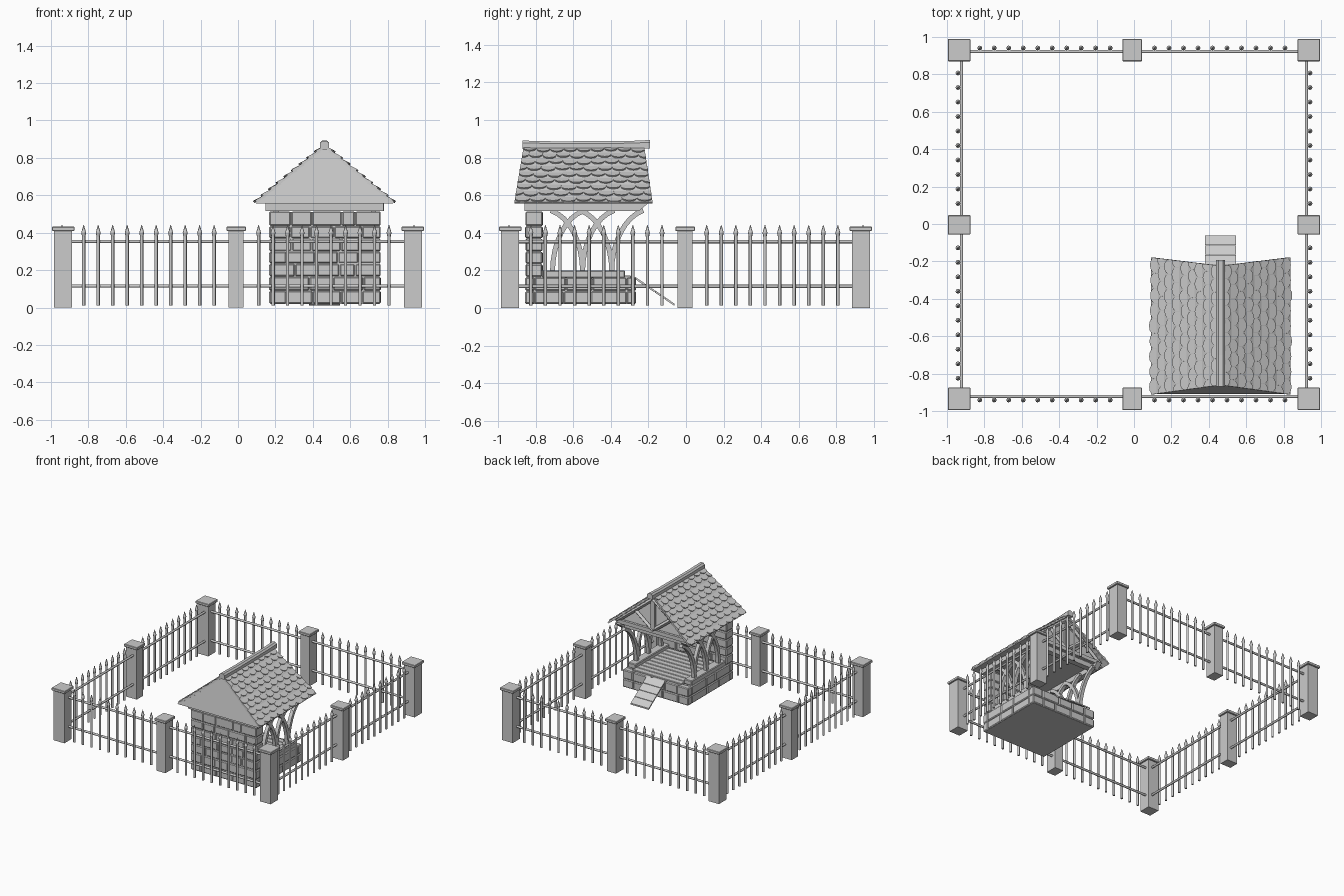
import bpy, bmesh, math, random
from mathutils import Vector, Matrix

random.seed(4)
if "Cube" in bpy.data.objects:
    bpy.data.objects.remove(bpy.data.objects["Cube"], do_unlink=True)

stone = bpy.data.materials.new("plain grey")
stone.use_nodes = True
GREY = (0.6, 0.6, 0.6, 1)
stone.diffuse_color = GREY
stone.node_tree.nodes["Principled BSDF"].inputs["Base Color"].default_value = GREY


def finish(bm, name, bevel=0, smooth=False):
    bmesh.ops.recalc_face_normals(bm, faces=bm.faces)
    mesh = bpy.data.meshes.new(name)
    bm.to_mesh(mesh)
    bm.free()
    mesh.materials.append(stone)
    ob = bpy.data.objects.new(name, mesh)
    bpy.context.collection.objects.link(ob)
    if bevel:
        mod = ob.modifiers.new("bevel", "BEVEL")
        mod.width, mod.segments = bevel, 1
    if smooth:
        bpy.ops.object.select_all(action='DESELECT')
        ob.select_set(True)
        bpy.context.view_layer.objects.active = ob
        bpy.ops.object.shade_smooth_by_angle(angle=math.radians(50))
    return ob


def box(bm, x0, x1, y0, y1, z0, z1):
    mid = Vector((x0 + x1, y0 + y1, z0 + z1)) / 2
    size = Matrix.Diagonal((x1 - x0, y1 - y0, z1 - z0, 1))
    bmesh.ops.create_cube(bm, size=1, matrix=Matrix.Translation(mid) @ size)


def rod(bm, a, b, r1, r2, sides=8):
    a, b = Vector(a), Vector(b)
    turn = (b - a).to_track_quat('Z', 'Y').to_matrix().to_4x4()
    bmesh.ops.create_cone(bm, cap_ends=True, segments=sides, radius1=r1, radius2=r2,
                          depth=(b - a).length, matrix=Matrix.Translation((a + b) / 2) @ turn)


def prism(bm, ring_a, ring_b):
    """Solid between two matching outlines."""
    a = [bm.verts.new(p) for p in ring_a]
    b = [bm.verts.new(p) for p in ring_b]
    bm.faces.new(a)
    bm.faces.new(b[::-1])
    for i in range(len(a)):
        j = (i + 1) % len(a)
        bm.faces.new((a[i], b[i], b[j], a[j]))


def splits(lo, hi, step):
    """Uneven joint positions along a course of stones."""
    n = max(1, round((hi - lo) / step))
    inner = [lo + (hi - lo) * (i + random.uniform(-.25, .25)) / n for i in range(1, n)]
    return [lo] + inner + [hi]


# Fence posts with caps
posts = bmesh.new()
caps = bmesh.new()
X, Y = (-.935, -.01, .935), (-.935, -.005, .93)
for i, x in enumerate(X):
    for j, y in enumerate(Y):
        if i == j == 1:
            continue
        w, d = (.04 if i == 1 else .048), (.04 if j == 1 else .048)
        box(posts, x - w, x + w, y - d, y + d, 0, .415)
        box(caps, x - w - .012, x + w + .012, y - d - .012, y + d + .012, .41, .432)
finish(posts, "fence_posts")
finish(caps, "post_caps", .003)

# Fence rails and spear-topped pickets
rails, pickets = bmesh.new(), bmesh.new()
for axis in (0, 1):
    for side in (-1, 1):
        def at(u, off, z):
            return (u, side * off, z) if axis == 0 else (side * off, u, z)
        for a, b in ((-.9, -.04), (.02, .9)):
            for z in (.115, .353):
                rod(rails, at(a, .922, z), at(b, .922, z), .009, .009)
            for k in range(10):
                u = a + .075 + k * .0775 + (.015 if a > 0 else 0)
                rod(pickets, at(u, .941, .012), at(u, .941, .385), .009, .009)
                rod(pickets, at(u, .941, .375), at(u, .941, .4), .008, .013)
                rod(pickets, at(u, .941, .4), at(u, .941, .442), .013, .001)
finish(rails, "fence_rails", smooth=True)
finish(pickets, "fence_pickets", smooth=True)

# Raised stone platform
CX, X0, X1, Y0, Y1 = .463, .165, .765, -.855, -.265
core = bmesh.new()
box(core, X0 + .008, X1 - .008, Y0 + .008, Y1 - .008, .02, .155)
box(core, X0 + .008, X1 - .008, Y0 + .008, Y0 + .085, .15, .51)
finish(core, "mortar_core")

bricks = bmesh.new()
G = .002
for z0, z1 in ((.02, .09), (.09, .165)):
    for x in (X0, X1 - .05):
        s = splits(Y0 + .05, Y1 - .05, .14)
        for a, b in zip(s, s[1:]):
            box(bricks, x, x + .05, a + G, b - G, z0 + G, z1 - G)
    s = splits(X0, X1, .12)
    for a, b in zip(s, s[1:]):
        box(bricks, a + G, b - G, Y1 - .05, Y1, z0 + G, z1 - G)
        box(bricks, a + G, b - G, Y0, Y0 + .05, z0 + G, z1 - G)
finish(bricks, "platform_stones", .006)

# Tall stone wall closing the front
wall = bmesh.new()
levels = [.165, .235, .3, .37, .435, .515]
for z0, z1 in zip(levels, levels[1:]):
    s = splits(X0, X1, .11)
    for a, b in zip(s, s[1:]):
        lift = random.uniform(0, .005)
        box(wall, a + G, b - G, Y0 + lift, Y0 + .095 - lift, z0 + G, z1 - G)
finish(wall, "front_wall_stones", .006)

# Floor planks, side curbs and sloping ramp
floor = bmesh.new()
for k in range(9):
    y = -.755 + k * .052
    box(floor, .24 + random.uniform(0, .01), .69, y, y + .047, .15, .172)
finish(floor, "floor_planks", .003)
curbs = bmesh.new()
for x in (X0 + .01, X1 - .08):
    box(curbs, x, x + .07, -.765, -.325, .16, .2)
finish(curbs, "side_curbs", .005)
ramp = bmesh.new()
for k in range(4):
    y, z = -.27 + k * .053, .165 - k * .036
    outline = [(y, z), (y + .05, z - .034), (y + .05, z - .046), (y, z - .012)]
    prism(ramp, [(.38, *p) for p in outline], [(.545, *p) for p in outline])
finish(ramp, "ramp")

# Curved braces crossing along both open sides
braces = bmesh.new()
for x in (.205, .725):
    for foot in (-.71, -.55, -.395):
        for lean in (1, -1):
            if foot == -.71 and lean < 0:
                continue
            pts = []
            for k in range(9):
                a = k / 8 * math.radians(78)
                pts.append(Vector((0, foot + lean * .21 * (1 - math.cos(a)), .19 + .335 * math.sin(a))))
            for k in range(8):
                d = (pts[k + 1] - pts[k]).normalized()
                quads = []
                for p in (pts[k], pts[k + 1] + d * .002):
                    n = Vector((0, -d.z, d.y)) * .013
                    quads.append([p + n + Vector((x - .014, 0, 0)), p + n + Vector((x + .014, 0, 0)),
                                  p - n + Vector((x + .014, 0, 0)), p - n + Vector((x - .014, 0, 0))])
                prism(braces, *quads)
finish(braces, "arched_braces")

# Beams carrying the roof
beams = bmesh.new()
for x in (.147, .737):
    outline = [(-.85, .515), (-.25, .515), (-.2, .558), (-.85, .558)]
    prism(beams, [(x, *p) for p in outline], [(x + .043, *p) for p in outline])
for y in (-.86, -.3):
    box(beams, .148, .778, y, y + .045, .516, .557)
finish(beams, "roof_beams")


# Roof body with leaning front gable
def slope(side, t, v, lift=0):
    y0, y1 = -.912 + .05 * t, -.178 - .045 * t
    return Vector((CX + side * (.365 * (1 - t) + lift * .63), y0 + (y1 - y0) * v, .555 + .3 * t + lift * .78))


roof = bmesh.new()
prism(roof, [slope(-1, 0, .005), slope(1, 0, .005), slope(1, 1, .005)],
      [slope(-1, 0, .9), slope(1, 0, .9), slope(1, 1, .9)])
for side in (-1, 1):
    ends = [[slope(side, 0, v), slope(side, 1, v), slope(side, 1, v, .012), slope(side, 0, v, .012)] for v in (0, 1)]
    prism(roof, *ends)
finish(roof, "roof_body")

# Timber frame in the back gable
truss = bmesh.new()
TY = -.245
box(truss, CX - .018, CX + .018, TY, TY + .02, .555, .82)
box(truss, CX - .33, CX + .33, TY, TY + .02, .555, .585)
for side in (-1, 1):
    rod(truss, (CX, TY + .01, .575), (CX + side * .16, TY + .01, .70), .016, .016, 4)
    rod(truss, (CX + side * .32, TY + .01, .575), (CX, TY + .01, .83), .016, .016, 4)
finish(truss, "gable_timbers")

# Overlapping rounded shingles
shingles = bmesh.new()
ROWS, COLS = 9, 9
for side in (-1, 1):
    for r in range(ROWS):
        for c in range(COLS + r % 2):
            mid = (c + .5 - .5 * (r % 2)) / COLS
            drop = random.uniform(-.012, .012)
            outline = [(.5, 1.3), (-.5, 1.3)]
            outline += [(-.5 * math.cos(a), .42 - .45 * math.sin(a)) for a in [math.pi * k / 6 for k in range(7)]]
            low, high = [], []
            for u, q in outline:
                v = min(1, max(0, mid + u * .97 / COLS))
                t = min(.99, max(-.01, (r + q) / ROWS + drop))
                lift = .021 - .011 * q
                low.append(slope(side, t, v, lift - .012))
                high.append(slope(side, t, v, lift))
            prism(shingles, low, high)
finish(shingles, "roof_shingles")

# Ridge cap, kicked up at the back end
ridge = bmesh.new()
section = [(-.024, .845), (.024, .845), (.024, .878), (.012, .89), (-.012, .89), (-.024, .878)]
stations = [(-.87, 0), (-.7, -.004), (-.3, -.002), (-.192, .003)]
for (ya, za), (yb, zb) in zip(stations, stations[1:]):
    prism(ridge, [(CX + x, ya, z + za) for x, z in section], [(CX + x, yb, z + zb) for x, z in section])
finish(ridge, "ridge_cap")
